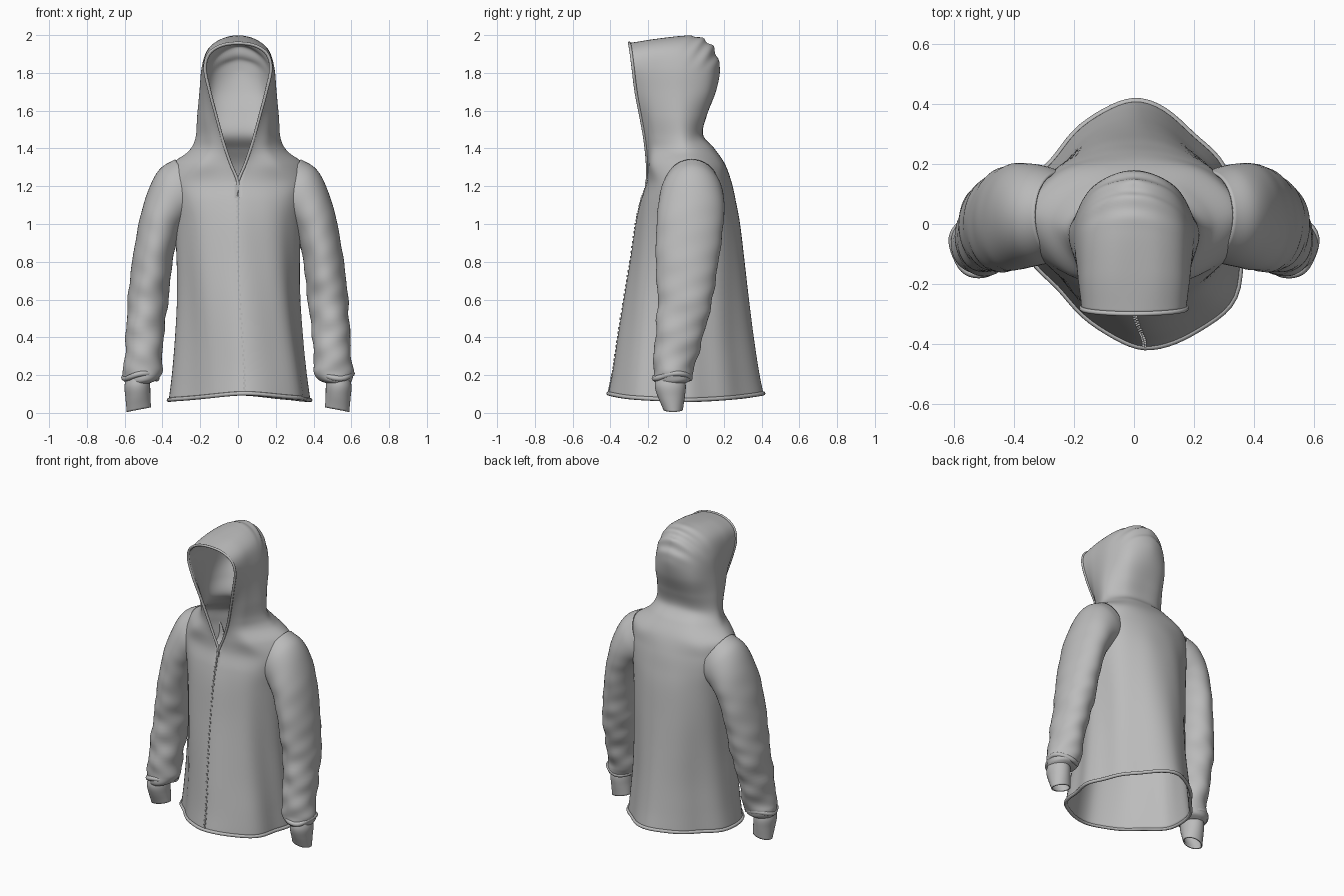
import bpy, bmesh, math
from mathutils import Vector

if "Cube" in bpy.data.objects:
    bpy.data.objects.remove(bpy.data.objects["Cube"])

cloth = bpy.data.materials.new("grey cloth")
cloth.diffuse_color = (0.5, 0.5, 0.5, 1)
cloth.use_nodes = True
cloth.node_tree.nodes["Principled BSDF"].inputs["Base Color"].default_value = cloth.diffuse_color


def spline(pts, steps, first=None, last=None):
    """Catmull-Rom through pts; first / last are optional phantom end points."""
    p = [first or pts[0] * 2 - pts[1]] + pts + [last or pts[-1] * 2 - pts[-2]]
    out = []
    for i in range(1, len(p) - 2):
        a, b, c, d = p[i - 1:i + 3]
        for k in range(steps):
            t = k / steps
            out.append(0.5 * (b * 2 + (c - a) * t + (a * 2 - b * 5 + c * 4 - d) * t * t
                              + (b * 3 - a - c * 3 + d) * t ** 3))
    return out + [pts[-1].copy()]


def add_grid(bm, rows, closed=False, flip=False):
    grid = [[bm.verts.new(p) for p in r] for r in rows]
    n = len(rows[0])
    for r0, r1 in zip(grid, grid[1:]):
        for i in range(n if closed else n - 1):
            j = (i + 1) % n
            q = [r0[i], r0[j], r1[j], r1[i]]
            bm.faces.new(q[::-1] if flip else q)


def finish(name, bm, thick=0):
    bmesh.ops.remove_doubles(bm, verts=bm.verts, dist=0.0006)
    me = bpy.data.meshes.new(name)
    bm.to_mesh(me)
    bm.free()
    me.materials.append(cloth)
    me.shade_smooth()
    ob = bpy.data.objects.new(name, me)
    bpy.context.collection.objects.link(ob)
    if thick:
        m = ob.modifiers.new("cloth thickness", 'SOLIDIFY')
        m.thickness, m.offset = thick, -1
    return ob


def cord(name, pts, radius, cyclic=False):
    cu = bpy.data.curves.new(name, 'CURVE')
    cu.dimensions, cu.bevel_depth, cu.bevel_resolution = '3D', radius, 2
    sp = cu.splines.new('POLY')
    sp.points.add(len(pts) - 1)
    for q, p in zip(sp.points, pts):
        q.co = (*p, 1)
    sp.use_cyclic_u = cyclic
    cu.materials.append(cloth)
    bpy.context.collection.objects.link(bpy.data.objects.new(name, cu))


def mirror(p):
    return Vector((-p.x, p.y, p.z))


def smooth(a, b, v):
    t = min(1, max(0, (v - a) / (b - a)))
    return t * t * (3 - 2 * t)


# Body sections: z, half width, front y, back y, squareness
BODY = [(.08, .375, -.41, .41, 1.5), (.22, .355, -.387, .387, 1.55), (.4, .338, -.36, .36, 1.6),
        (.6, .325, -.328, .335, 1.75), (.8, .325, -.295, .312, 1.9), (1.0, .335, -.265, .288, 2),
        (1.12, .35, -.238, .265, 2.1), (1.22, .365, -.207, .242, 2.1)]
# Shoulder and hood half rows: opening edge, front, side, back quarter, back centre
HOOD = [
    ((.035, -.205, 1.31), (.22, -.165, 1.31), (.35, .03, 1.315), (.22, .175, 1.31), (0, .205, 1.32)),
    ((.06, -.21, 1.38), (.17, -.16, 1.39), (.262, .0, 1.385), (.16, .12, 1.40), (0, .15, 1.40)),
    ((.085, -.22, 1.46), (.165, -.16, 1.46), (.225, -.02, 1.455), (.135, .07, 1.47), (0, .09, 1.475)),
    ((.115, -.24, 1.57), (.18, -.16, 1.57), (.215, -.02, 1.57), (.135, .09, 1.58), (0, .112, 1.58)),
    ((.15, -.265, 1.7), (.187, -.16, 1.7), (.202, -.01, 1.7), (.14, .12, 1.7), (0, .158, 1.7)),
    ((.175, -.28, 1.82), (.187, -.16, 1.83), (.187, .0, 1.83), (.125, .13, 1.82), (0, .18, 1.81)),
    ((.155, -.29, 1.9), (.16, -.16, 1.92), (.152, .0, 1.925), (.10, .12, 1.9), (0, .168, 1.875)),
    ((.09, -.297, 1.945), (.09, -.16, 1.97), (.085, .0, 1.98), (.06, .10, 1.96), (0, .148, 1.93)),
    ((0, -.3, 1.958), (0, -.16, 1.98), (0, 0, 1.997), (0, .08, 1.985), (0, .13, 1.95))]

control = []
for z, hw, yf, yb, n in BODY:
    row = []
    for k in range(5):
        a = math.pi * k / 4
        s, c = max(0, math.sin(a)), math.cos(a)
        y = abs(c) ** (2 / n) * (yf if c > 0 else yb)
        low = .068 + .035 * (y / .41) ** 2 if z < .1 else z
        row.append(Vector((0 if k in (0, 4) else hw * s ** (2 / n), y, low)))
    control.append(row)
control += [[Vector(p) for p in r] for r in HOOD]

# Smooth across each row, then up the columns
dense = []
for i, r in enumerate(control):
    start = mirror(r[1]) if i < len(BODY) else None
    dense.append(spline(r, 10, start, mirror(r[3])))
cols = [spline(list(c), 8, None, mirror(c[-2])) for c in zip(*dense)]
half = [list(r) for r in zip(*cols)]


def drape(p):
    """Hanging folds in the body, gathers at the hood crown, hem pulled right."""
    x, y, z = p
    ang = math.atan2(x, -y)
    f = .008 * (1 - smooth(.5, 1.25, z)) * math.sin(ang) ** 2 + .003 * (1 - smooth(1.0, 1.3, z))
    k = 1 + 2 * f * math.sin(9 * ang + 1.5 * z)
    if 0 < ang < math.pi / 2:
        k += .13 * math.sin(2 * ang) ** 2 * (1 - smooth(.05, 1.0, z))
    x, y = x * k, y * k
    x += .035 * smooth(0, -.4, y) * (1 - smooth(.1, .9, z))
    crown = smooth(1.78, 1.9, z) * smooth(-.05, .1, y)
    w = .004 * crown * math.sin(75 * y - 50 * z + 4 * x)
    return Vector((x, y + w, z + w))


bm = bmesh.new()
right = [[drape(p) for p in r] for r in half]
left = [[drape(mirror(p)) for p in r] for r in half]
add_grid(bm, right)
add_grid(bm, left, flip=True)
finish("body_and_hood", bm, .01)

# Rolled hem and hood edging
cord("hem_roll", right[0] + left[0][-2:0:-1], .011, True)
zip_top = 8 * (len(BODY) - 1)
edge = [r[0] for r in left[zip_top:]] + [r[0] for r in right[-2:zip_top:-1]]
cord("hood_edging", edge, .008)

# Zip: teeth along the front centre line, and a pull
bm = bmesh.new()


def box(centre, size):
    for v in bmesh.ops.create_cube(bm, size=1)["verts"]:
        v.co = Vector(centre) + Vector([a * b for a, b in zip(v.co, size)])


for i in range(1, zip_top):
    p = right[i][0]
    box((p.x + (.003 if i % 2 else -.003), p.y - .001, p.z), (.009, .008, .012))
top = right[zip_top][0]
box((top.x, top.y - .006, top.z - .02), (.016, .01, .045))
ob = finish("zip", bm)
ob.data.shade_flat()

# Sleeve sections: centre x, y, z, half width, half depth, downward angle of the arm
SLEEVE = [(.25, .03, 1.20, .165, .145, 30), (.31, .03, 1.165, .163, .165, 40),
          (.365, .028, 1.10, .135, .175, 55), (.41, .02, 1.0, .114, .177, 70),
          (.445, .01, .85, .106, .17, 80), (.463, .002, .72, .107, .158, 85),
          (.477, -.003, .6, .107, .145, 87), (.494, -.035, .42, .1, .128, 89),
          (.5, -.062, .27, .1, .113, 90), (.505, -.068, .215, .103, .106, 90),
          (.515, -.072, .175, .09, .097, 90), (.53, -.08, .155, .062, .075, 90)]
CUFF = [(.53, -.083, .19, .06, .075, 90), (.533, -.083, .14, .068, .082, 90),
        (.53, -.078, .08, .066, .072, 90), (.525, -.068, .005, .064, .052, 90)]


def tube(name, sections, side, wrinkle, tilt=0, thick=.008):
    centres = spline([Vector(s[:3]) for s in sections], 8)
    shapes = spline([Vector(s[3:]) for s in sections], 8)
    rows = []
    for c, (ru, ry, deg) in zip(centres, shapes):
        z = c.z
        amp = wrinkle * (1 - .75 * smooth(.35, .9, z)) * (1 - smooth(1.0, 1.18, z))
        t = math.radians(deg)
        row = []
        for i in range(48):
            a = math.tau * i / 48
            f = math.sin(34 * z + 2 * a) * .55 + math.sin(55 * z - 3 * a + side) * .35 \
                + math.sin(3 * a + 9 * z) * .4
            u = ru * (1 + amp * f) * math.cos(a)
            lift = tilt * smooth(.16, .02, z) * (1 - math.cos(a))
            row.append(Vector((side * (c.x + u * math.sin(t)),
                               c.y + ry * (1 + amp * f) * math.sin(a),
                               z + u * math.cos(t) + lift)))
        rows.append(row)
    bm = bmesh.new()
    add_grid(bm, rows, True, side > 0)
    finish(name, bm, thick)


for side, label in ((1, "left"), (-1, "right")):
    tube(label + "_sleeve", SLEEVE, side, .055)
    tube(label + "_cuff", CUFF, side, 0, .012)
    # Gathered roll where the sleeve bunches over the cuff
    ring = [Vector((side * (.517 + (.085 + .007 * math.sin(3 * a)) * math.cos(a)),
                    -.073 + .094 * math.sin(a), .195 + .014 * math.sin(2 * a + side)))
            for a in [math.tau * i / 40 for i in range(40)]]
    cord(label + "_sleeve_gather", ring, .015, True)
